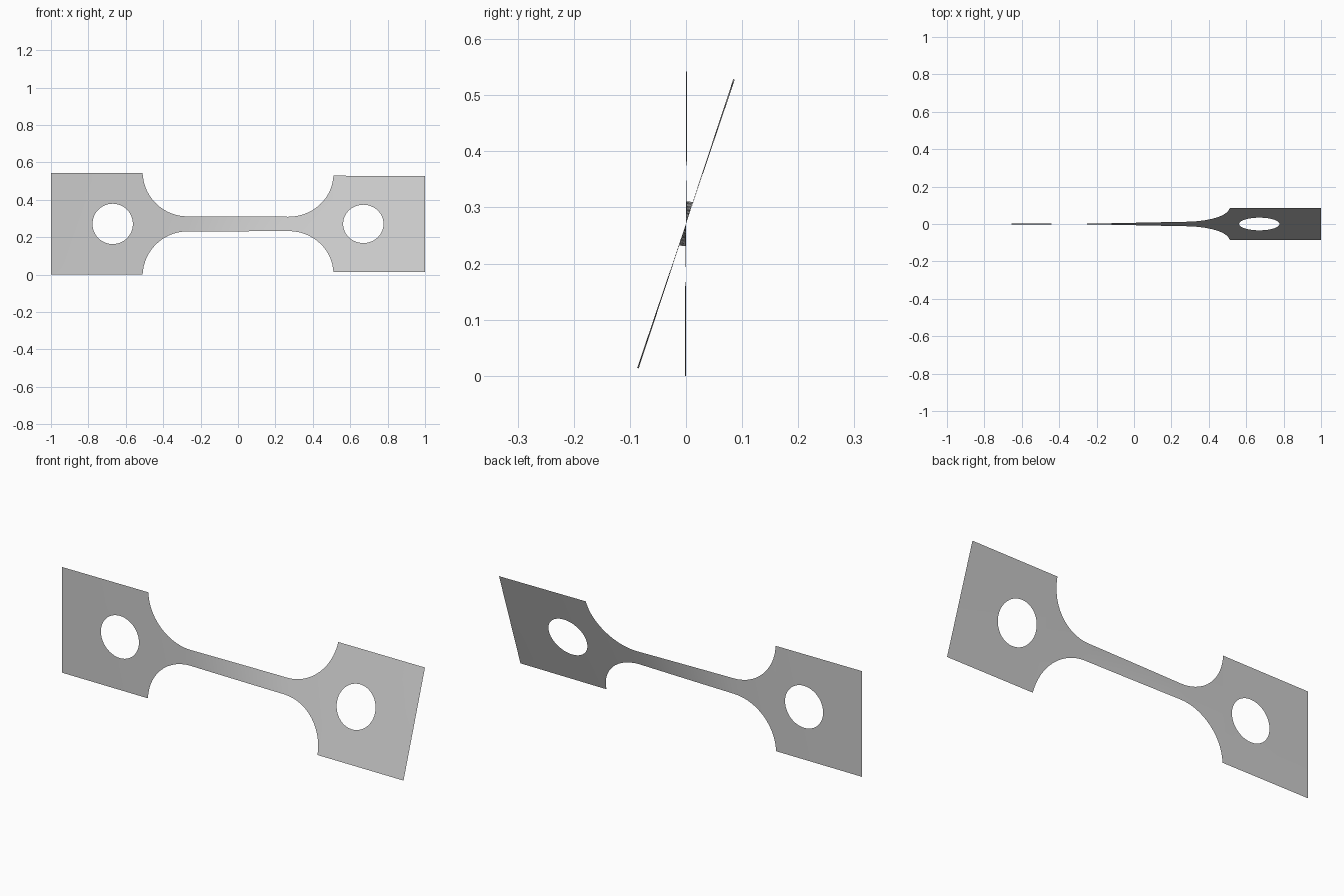
import bpy, bmesh, math

if "Cube" in bpy.data.objects:
    bpy.data.objects.remove(bpy.data.objects["Cube"])

MID = 0.271          # height of the twist axis
NECK_END = 0.27      # where the fillets meet the straight neck
PLATE_IN = 0.51      # inner edge of the end plates
NECK_HALF = 0.04
FILLET = 0.24
HOLE_X, HOLE_R = 0.67, 0.108
ROWS = 12            # divisions across the strip
TWIST = [(-1, 0), (-0.51, 0.4), (-0.27, 1.4), (0.27, 17.2), (0.51, 18.1), (1, 18.7)]


def twist_angle(x):
    for (x0, a0), (x1, a1) in zip(TWIST, TWIST[1:]):
        if x <= x1:
            return math.radians(a0 + (a1 - a0) * (x - x0) / (x1 - x0))
    return math.radians(TWIST[-1][1])


def half_height(x):
    d = min(max(abs(x) - NECK_END, 0), FILLET)
    return NECK_HALF + FILLET - math.sqrt(FILLET ** 2 - d * d)


PLATE_HALF = MID
bm = bmesh.new()


def add_sheet(lines):
    """Skin quads between neighbouring rows of (x, z) points."""
    grid = [[bm.verts.new((x, 0, z)) for x, z in line] for line in lines]
    for a, b in zip(grid, grid[1:]):
        for i in range(len(a) - 1):
            bm.faces.new((a[i], b[i], b[i + 1], a[i + 1]))


def column(x, h):
    return [(x, h * (2 * j / ROWS - 1)) for j in range(ROWS + 1)]


# Neck with rounded fillets on both ends
arc = [NECK_END + FILLET * math.sin(math.pi / 2 * i / 14) for i in range(15)]
xs = [-x for x in reversed(arc)]
xs += [NECK_END * (i / 12 - 1) for i in range(1, 24)] + arc
cols = [column(x, half_height(x)) for x in xs]
cols[0] = column(-PLATE_IN, PLATE_HALF)
cols[-1] = column(PLATE_IN, PLATE_HALF)
add_sheet(cols)

# End plates, ringed around their round holes
plate_x = (1 + PLATE_IN) / 2
half_x = (1 - PLATE_IN) / 2
for side in (-1, 1):
    outer, inner = [], []
    for k in range(4 * ROWS + 1):
        quarter, step = divmod(k, ROWS)
        u, v = 1, 2 * step / ROWS - 1
        for _ in range(quarter):
            u, v = -v, u
        outer.append((side * plate_x + u * half_x, v * PLATE_HALF))
        a = math.pi / 2 * (k / ROWS - 0.5)
        inner.append((side * HOLE_X + HOLE_R * math.cos(a), HOLE_R * math.sin(a)))
    add_sheet([[(p[0] + (q[0] - p[0]) * t / 4, p[1] + (q[1] - p[1]) * t / 4)
                for p, q in zip(inner, outer)] for t in range(5)])

bmesh.ops.remove_doubles(bm, verts=bm.verts, dist=0.0005)
bm.normal_update()
for f in bm.faces:
    if f.normal.y > 0:
        f.normal_flip()

# Twist the flat sheet about its long axis
for v in bm.verts:
    a = twist_angle(v.co.x)
    r = v.co.z
    v.co.y = r * math.sin(a)
    v.co.z = MID + r * math.cos(a)

mesh = bpy.data.meshes.new("twisted_strip")
bm.to_mesh(mesh)
bm.free()
strip = bpy.data.objects.new("twisted_strip", mesh)
bpy.context.collection.objects.link(strip)

# Plain grey material
grey = bpy.data.materials.new("plain_grey")
grey.use_nodes = True
color = (0.6, 0.6, 0.6, 1)
grey.diffuse_color = color
grey.node_tree.nodes["Principled BSDF"].inputs["Base Color"].default_value = color
mesh.materials.append(grey)

bpy.context.view_layer.objects.active = strip
strip.select_set(True)
bpy.ops.object.shade_smooth_by_angle()
